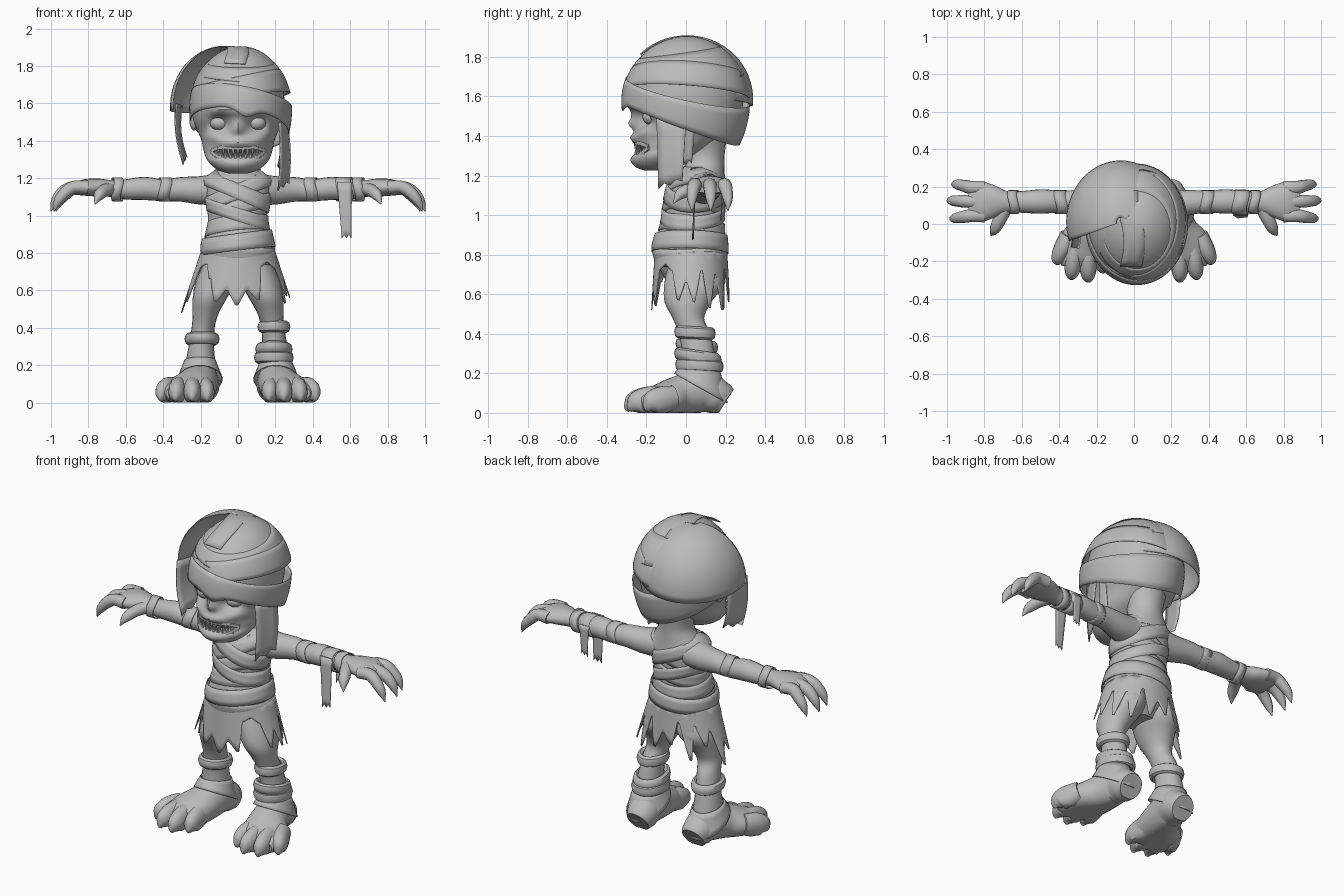
import bpy, bmesh, math
from math import sin, cos, pi, sqrt, exp
from mathutils import Vector

if "Cube" in bpy.data.objects:
    bpy.data.objects.remove(bpy.data.objects["Cube"])

GREY = bpy.data.materials.new("bandage_grey")
GREY.diffuse_color = (0.5, 0.5, 0.5, 1)
GREY.use_nodes = True
GREY.node_tree.nodes["Principled BSDF"].inputs["Base Color"].default_value = GREY.diffuse_color


def finish(name, bm, thick=0):
    bmesh.ops.remove_doubles(bm, verts=bm.verts, dist=1e-5)
    bmesh.ops.recalc_face_normals(bm, faces=bm.faces)
    me = bpy.data.meshes.new(name)
    bm.to_mesh(me)
    bm.free()
    me.materials.append(GREY)
    ob = bpy.data.objects.new(name, me)
    bpy.context.collection.objects.link(ob)
    if thick:
        ob.modifiers.new("thickness", "SOLIDIFY").thickness = thick
    return ob


def sheet(name, f, nu, nv, closed=False, thick=0.005, caps=False):
    """Surface from f(u, v); optionally closed in u and capped at both ends."""
    bm = bmesh.new()
    cols = nu if closed else nu + 1
    g = [[bm.verts.new(f(i / nu, j / nv)) for i in range(cols)] for j in range(nv + 1)]
    for j in range(nv):
        for i in range(nu):
            k = (i + 1) % cols
            bm.faces.new((g[j][i], g[j][k], g[j + 1][k], g[j + 1][i]))
    if caps:
        bm.faces.new(g[0][::-1])
        bm.faces.new(g[-1])
    return finish(name, bm, thick)


def spline(p, t):
    """Smooth interpolation through a list of equal-length tuples, t in 0..1."""
    s = t * (len(p) - 1)
    i = min(int(s), len(p) - 2)
    s -= i
    q = [p[max(i - 1, 0)], p[i], p[i + 1], p[min(i + 2, len(p) - 1)]]
    return [0.5 * (2 * b + (c - a) * s + (2 * a - 5 * b + 4 * c - d) * s * s
                   + (3 * b - a - 3 * c + d) * s ** 3) for a, b, c, d in zip(*q)]


def loft(name, pts, ref=(0, 1, 0), axis=None, segs=16, steps=4, warp=None):
    """Elliptical sections (x, y, z, r_side, r_other) swept along a smooth path."""
    def f(u, v):
        x, y, z, a, b = spline(pts, v)
        e, h = spline(pts, max(v - .01, 0)), spline(pts, min(v + .01, 1))
        t = Vector(axis) if axis else (Vector(h[:3]) - Vector(e[:3])).normalized()
        s = Vector(ref).cross(t).normalized()
        p = Vector((x, y, z)) + s * a * cos(u * 2 * pi) + t.cross(s) * b * sin(u * 2 * pi)
        if warp:
            warp(p)
        p.z = max(p.z, 0)
        return p
    return sheet(name, f, segs, steps * (len(pts) - 1), True, 0, True)


def ball(name, c, r):
    bm = bmesh.new()
    bmesh.ops.create_uvsphere(bm, u_segments=20, v_segments=12, radius=1)
    for v in bm.verts:
        v.co = Vector(c) + Vector(a * b for a, b in zip(v.co, r))
    return finish(name, bm)


def strip(name, a, b, c, d, bow=0.0):
    """Hanging rag: top edge a-b, ragged bottom edge c-d."""
    def f(u, v):
        p = Vector(a).lerp(b, u).lerp(Vector(c).lerp(d, u), v)
        p.x += bow * sin(v * pi)
        if v == 1:
            p.z += 0.02 * (round(u * 4) % 2)
        return p
    sheet(name, f, 4, 6)


UP = (0, 0, 1)

# Head with sunken sockets, nose, cheekbones and mouth
BUMPS = [(.1, 1.495, .05, .042, .075), (-.1, 1.495, .05, .042, .075), (0, 1.46, .028, .03, -.035),
         (.13, 1.42, .05, .03, -.02), (-.13, 1.42, .05, .03, -.02), (0, 1.33, .11, .02, .035),
         (0, 1.39, .09, .022, -.022), (.07, 1.56, .07, .02, -.025), (-.07, 1.56, .07, .02, -.025),
         (0, 1.275, .09, .025, -.012)]


def face(p):
    if p.y < -.04:
        p.y += sum(d * exp(-((p.x - x) / sx) ** 2 - ((p.z - z) / sz) ** 2) for x, z, sx, sz, d in BUMPS)


loft("head", [(0, -.15, 1.225, .05, .06), (0, -.14, 1.245, .11, .115), (0, -.12, 1.29, .16, .15),
              (0, -.07, 1.34, .182, .19), (0, -.03, 1.40, .195, .23), (0, 0, 1.45, .215, .255),
              (0, 0, 1.52, .242, .28), (0, 0, 1.62, .248, .295), (0, 0, 1.72, .232, .275),
              (0, 0, 1.81, .175, .205), (0, 0, 1.86, .1, .11), (0, 0, 1.875, .01, .01)],
     axis=UP, segs=64, steps=6, warp=face)
loft("neck", [(0, .08, 1.16, .18, .12), (0, .09, 1.225, .135, .105), (0, .095, 1.3, .1, .1),
              (0, .085, 1.42, .13, .125)], axis=UP, segs=24)
for s in (-1, 1):
    ball("eye", (s * .1, -.175, 1.495), (.05, .045, .04))
    ball("ear", (s * .235, .01, 1.51), (.025, .04, .055))


# Lips and pointed teeth along the jaw curve
def jaw(x, z):
    return (x, -.075 - .18 * sqrt(max(1 - (x / .18) ** 2, 0)), z + .7 * x * x)


for nm, z, side in (("upper_lip", 1.362, -1), ("lower_lip", 1.296, 1)):
    loft(nm, [jaw(x / 100, z + side * .03 * (x / 14) ** 4) + (.009, .012) for x in range(-14, 15, 4)],
         ref=UP, segs=8)
for i in range(19):
    x, up = -.117 + .013 * i, i % 2
    a, b = (1.358, 1.312) if up else (1.298, 1.343)
    loft("tooth", [jaw(x, a) + (.012, .009), jaw(x, b) + (.001, .001)], axis=UP, segs=6, steps=1)


# Head bandages follow an egg-shaped skull
def skull(th, z, off=0.0, cx=.015, cy=0, rx=.262, ry=.312):
    d = z - 1.58
    k = sqrt(max(1 - (d / .325) ** 2, 0)) if d > 0 else 1 - 3.2 * d * d
    return Vector((cx + (rx + off) * k * sin(th), cy - (ry + off) * k * cos(th), z + off * .4))


def head_band(name, lo, hi, off):
    def f(u, v):
        th = u * 2 * pi
        return skull(th, lo(th) + (hi(th) - lo(th)) * v, off + .004 * (1 - v))
    sheet(name, f, 64, 5, True)


# Brow band dips between the eyes and falls towards the back
low = lambda t: 1.46 + .11 * cos(t) - .035 * sin(t) - .045 * exp(-(((t + pi) % (2 * pi) - pi - .1) / .22) ** 2)
head_band("brow_band", low, lambda t: 1.62 + .07 * cos(t) - .045 * sin(t), .012)
head_band("middle_band", lambda t: 1.61 + .05 * sin(t + .5), lambda t: 1.73 + .05 * sin(t + .3), .006)
head_band("upper_band", lambda t: 1.71 - .03 * sin(t), lambda t: 1.82 - .03 * cos(t), .003)
sheet("crown_wrap", lambda u, v: skull(u * 2 * pi, 1.77 + .135 * sin(v * pi / 2), .001), 40, 8, True)


# Loose hood over the back and left of the head
def hood(u, v):
    th = math.radians(125 + 163 * u)
    lo = 1.565 - .03 * sin(pi * u) + .02 * (1 - u)
    return skull(th, lo + (1.904 - lo) * sin(v * pi / 2), .008, -.07, .01, .285, .322)


sheet("hood_wrap", hood, 36, 14)


def top_strap(u, v):
    y = -.23 + .41 * v
    return (-.075 + .115 * u + .02 * sin(v * 5), y, 1.588 + .32 * sqrt(1 - (y / .33) ** 2) - .006 * u)


sheet("top_strap", top_strap, 3, 14)
strip("head_rag_right", (.22, -.15, 1.5), (.27, 0, 1.48), (.215, -.14, 1.13), (.275, -.02, 1.17), .01)
strip("head_rag_rear", (.25, -.01, 1.46), (.25, .045, 1.45), (.225, -.03, 1.25), (.215, .03, 1.26))
strip("head_rag_left", (-.335, -.12, 1.6), (-.3, .04, 1.59), (-.295, -.13, 1.27), (-.275, .03, 1.31), -.02)

# Torso
TORSO = [(0, .03, .62, .09, .09), (0, .03, .70, .165, .15), (0, .02, .82, .185, .178),
         (0, .025, .90, .17, .168), (0, .035, .98, .155, .155), (0, .04, 1.06, .165, .152),
         (0, .05, 1.14, .175, .145), (0, .06, 1.20, .175, .128), (0, .08, 1.245, .11, .09)]
loft("torso", TORSO, axis=UP, segs=32)


def on_torso(th, z, off):
    for i, (p, q) in enumerate(zip(TORSO, TORSO[1:])):
        if z <= q[2]:
            break
    _, cy, _, rx, ry = spline(TORSO, (i + min((z - p[2]) / (q[2] - p[2]), 1)) / (len(TORSO) - 1))
    return ((rx + off) * sin(th), cy - (ry + off) * cos(th), z)


# Crossing body wraps and belts: mid height, tilt, phase, width, lift
for nm, z, amp, ph, w, off in (("chest_wrap", 1.13, .075, 0, .085, .005), ("chest_wrap", 1.13, -.075, 0, .085, .008),
                               ("belly_wrap", 1.03, .05, .3, .08, .005), ("belly_wrap", 1.01, -.05, .1, .07, .008),
                               ("waist_wrap", .94, .03, 1, .08, .006), ("upper_belt", .855, .025, .2, .09, .017),
                               ("lower_belt", .80, -.018, .5, .09, .013)):
    sheet(nm, lambda u, v: on_torso(u * 2 * pi, z + amp * sin(u * 2 * pi + ph) + w * (v - .5), off), 48, 3, True)

# Tattered skirt: tips and notches counted round from the front
HEM = [.52, .60, .55, .73, .75, .72, .57, .66, .56, .72, .53, .7, .52, .73, .56, .66,
       .6, .74, .52, .72, .6, .68, .48, .6, .54, .73, .74, .66, .54, .6]


def skirt(u, v):
    s = u * len(HEM)
    i = int(s) % len(HEM)
    h = HEM[i] + (HEM[(i + 1) % len(HEM)] - HEM[i]) * min((s - int(s)) * 1.3, 1)
    z = .82 + (h - .82) * v
    d, th = .82 - z, u * 2 * pi
    return ((.195 + .33 * d) * sin(th), .025 - (.183 + .06 * d) * cos(th), z)


sheet("skirt", skirt, 4 * len(HEM), 6, True)

for s in (-1, 1):
    side = "left" if s < 0 else "right"
    mx = lambda pts: [(s * p[0],) + tuple(p[1:]) for p in pts]
    # Legs, broad feet and clawed toes
    loft(side + "_leg", mx([(.09, .04, .75, .09, .13), (.118, .04, .65, .108, .15), (.15, .01, .56, .092, .118),
                            (.172, .012, .48, .07, .08), (.185, .04, .41, .062, .08), (.195, .06, .32, .066, .082),
                            (.2, .07, .22, .078, .09), (.2, .08, .1, .09, .105)]), axis=UP, segs=20)
    loft(side + "_foot", mx([(.19, .2, .055, .07, .075), (.19, .16, .08, .09, .09), (.2, .08, .11, .097, .11),
                             (.225, -.03, .09, .115, .1), (.26, -.11, .07, .14, .085), (.28, -.18, .055, .13, .07),
                             (.28, -.22, .05, .1, .05)]), ref=UP, segs=24)
    for bx, by, tx, ty in ((.185, -.06, .165, -.25), (.245, -.1, .245, -.3), (.31, -.1, .335, -.285), (.345, -.06, .415, -.2)):
        mid = lambda k: (bx + (tx - bx) * k, by + (ty - by) * k)
        loft(side + "_toe", mx([mid(0) + (.08, .05, .06), mid(.45) + (.065, .05, .07), mid(.78) + (.05, .043, .062),
                                mid(.93) + (.03, .028, .036), mid(1) + (.01, .005, .01)]), ref=UP, segs=14)
    # Ankle cuff and rolled rings
    def cuff(u, v):
        a = u * 2 * pi
        r = .085 + .036 * v
        return (s * (.203 + r * sin(a)), .075 - (r + .015) * cos(a), .225 - .1 * v + (.02 + .055 * v) * cos(a))
    sheet(side + "_ankle_cuff", cuff, 28, 4, True)
    for rx, ry, cy, z, tilt in ((.074, .088, .055, .34, .1),) if s < 0 else \
            ((.068, .085, .045, .405, .05), (.08, .1, .06, .285, .15), (.086, .103, .068, .24, .05)):
        def ring(u, v):
            a, b = u * 2 * pi, v * 2 * pi
            x, y = (rx + .02 * cos(b)) * sin(a), (ry + .02 * cos(b)) * cos(a)
            return (s * (.192 + x), cy + y, z + .032 * sin(b) - tilt * y)
        sheet(side + "_ankle_ring", ring, 28, 8, True, 0)
    # Arm, palm, fingers and thumb
    loft(side + "_arm", mx([(.1, .08, 1.14, .085, .1), (.2, .1, 1.135, .076, .08), (.3, .115, 1.14, .066, .066),
                            (.4, .12, 1.135, .058, .06), (.5, .12, 1.145, .062, .065), (.6, .118, 1.14, .054, .058),
                            (.68, .118, 1.145, .045, .058), (.75, .12, 1.15, .048, .088), (.82, .12, 1.15, .044, .108),
                            (.88, .12, 1.14, .03, .092)]), segs=20)
    for y0, y1, tx in ((.195, .212, .975), (.12, .125, 1.0), (.045, .03, .985)):
        loft(side + "_finger", mx([(.8, y0, 1.15, .036, .038), (.87, y0, 1.153, .034, .036),
                                   (tx - .07, (y0 + y1) / 2, 1.13, .033, .033), (tx - .025, y1, 1.08, .025, .025),
                                   (tx, y1, 1.022, .002, .002)]), segs=10)
    loft(side + "_thumb", mx([(.69, .08, 1.14, .038, .036), (.72, .02, 1.13, .035, .033),
                              (.745, -.03, 1.105, .028, .028), (.765, -.062, 1.06, .002, .002)]), ref=UP, segs=10)
    # Arm bandages: position, width, radius
    bands = [(.645, .05, .064), (.39, .06, .064)] + ([(.57, .08, .066)] if s > 0 else [])
    for x, w, r in bands:
        sheet(side + "_arm_band", lambda u, v: (s * (x + w * (v - .5) + .008 * sin(u * 4 * pi)),
              .117 + r * cos(u * 2 * pi), 1.14 + r * sin(u * 2 * pi)), 24, 2, True)

# Rags hanging from the right forearm
strip("arm_rag_front", (.53, .05, 1.18), (.61, .05, 1.18), (.555, .035, .875), (.605, .04, .88))
strip("arm_rag_rear", (.54, .185, 1.16), (.6, .185, 1.16), (.55, .18, .97), (.59, .18, .98))

bpy.ops.object.select_all(action="SELECT")
bpy.context.view_layer.objects.active = bpy.data.objects["head"]
bpy.ops.object.shade_smooth_by_angle(angle=math.radians(40))
